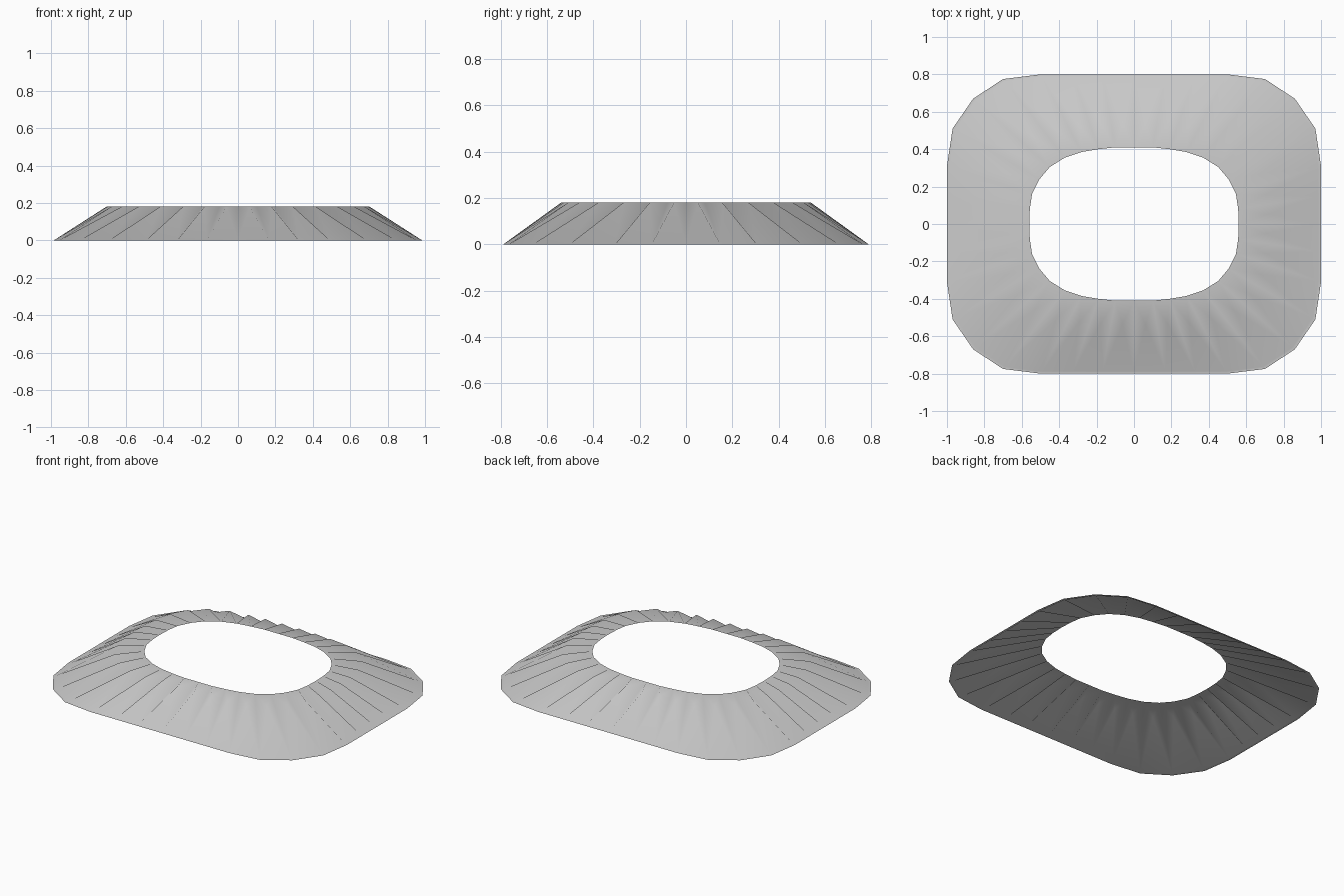
import bpy, bmesh, math
from mathutils import Vector

if "Cube" in bpy.data.objects:
    bpy.data.objects.remove(bpy.data.objects["Cube"], do_unlink=True)

HEIGHT = 0.18
RIDGE = 0.34      # ridge position between hole rim and foot
FLANGE = 0.985    # flange inner edge as a share of the outline

# One quarter of each outline, from the +x axis to the +y axis
OUTLINE = [(1, 0), (1, .15), (1, .31), (.97, .51), (.86, .67),
           (.7, .775), (.5, .8), (.33, .8), (.17, .8), (0, .8)]
HOLE = [(.56, 0), (.557, .08), (.545, .16), (.505, .24), (.45, .305),
        (.37, .355), (.28, .385), (.19, .4), (.1, .41), (0, .41)]


def full_ring(quarter):
    """Mirror a quarter outline into a closed counter-clockwise ring."""
    half = quarter + [(-x, y) for x, y in quarter[-2::-1]]
    return [Vector((x, y, 0)) for x, y in half + [(x, -y) for x, y in half[-2:0:-1]]]


def make_material(name, colour):
    mat = bpy.data.materials.new(name)
    mat.use_nodes = True
    mat.diffuse_color = colour
    mat.node_tree.nodes["Principled BSDF"].inputs["Base Color"].default_value = colour
    return mat


outline = full_ring(OUTLINE)
hole = full_ring(HOLE)
n = len(outline)
up = Vector((0, 0, HEIGHT))

bm = bmesh.new()
edge = [bm.verts.new(p) for p in outline]
foot = [bm.verts.new(p * FLANGE) for p in outline]
rim = [bm.verts.new(p + up) for p in hole]
peak = []
for i in range(n):
    j = (i + 1) % n
    inner = (hole[i] + hole[j]) / 2
    outer = (outline[i] + outline[j]) / 2 * FLANGE
    peak.append(bm.verts.new(inner.lerp(outer, RIDGE) + up))

# Pleats: a sloped panel, two valley sides and a flat top triangle each
for i in range(n):
    j = (i + 1) % n
    bm.faces.new((edge[i], edge[j], foot[j], foot[i]))
    bm.faces.new((foot[i], foot[j], peak[i]))
    bm.faces.new((foot[i], peak[i], rim[i]))
    bm.faces.new((foot[j], rim[j], peak[i]))
    bm.faces.new((rim[i], peak[i], rim[j]))

# Crisp folds, with a few softly blended valleys
for f in bm.faces:
    f.smooth = True
for e in bm.edges:
    e.smooth = e.calc_face_angle(0) < math.radians(30)
for i in (1, n // 4, n // 2 - 1, 3 * n // 4):
    valley = bm.edges.get((foot[i], rim[i]))
    valley.smooth = True

mesh = bpy.data.meshes.new("pleated_skirt")
bm.to_mesh(mesh)
bm.free()
mesh.materials.append(make_material("light_grey", (0.6, 0.6, 0.6, 1)))
skirt = bpy.data.objects.new("pleated_skirt", mesh)
bpy.context.collection.objects.link(skirt)
